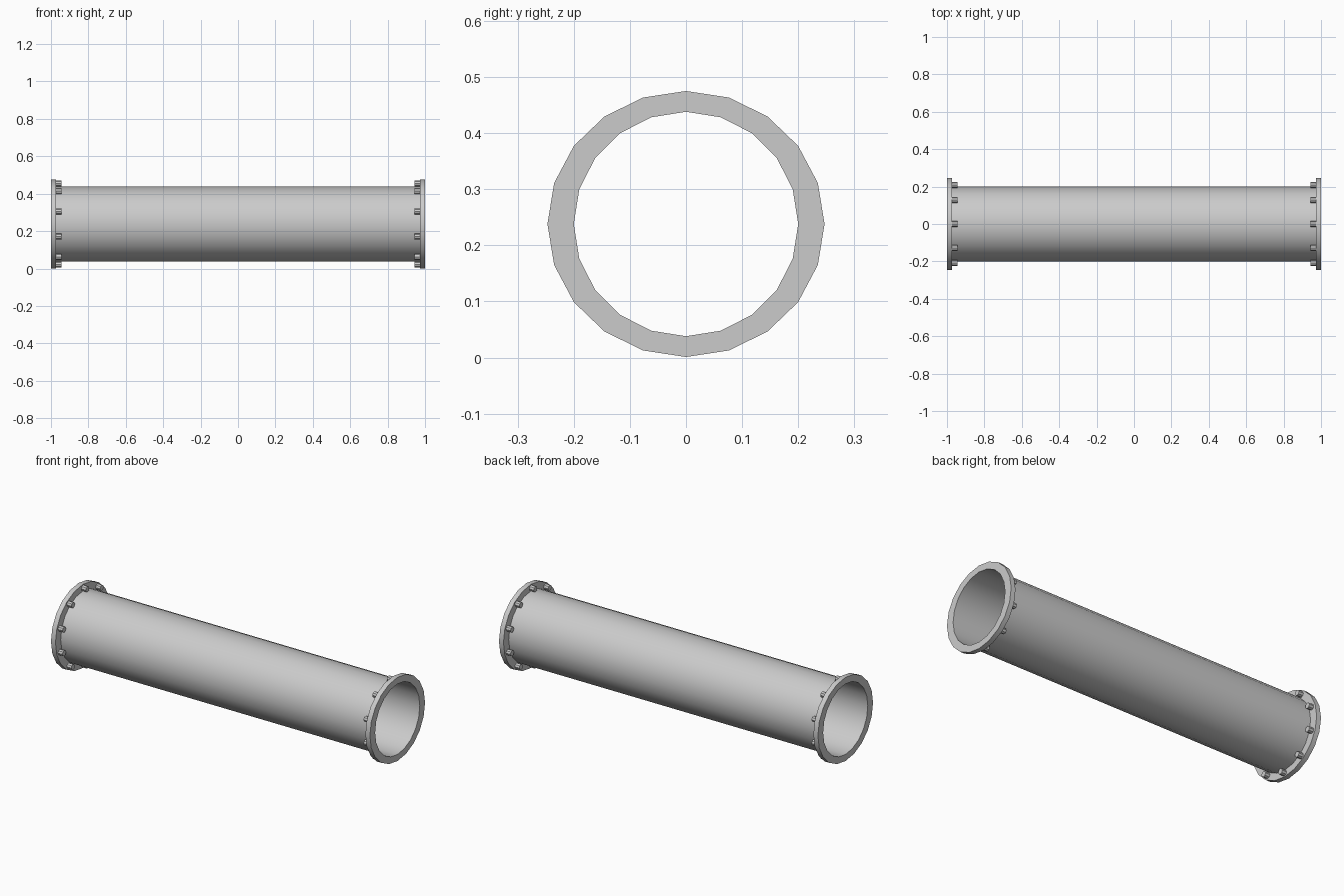
import bpy, bmesh
from math import sin, cos, pi

if "Cube" in bpy.data.objects:
    bpy.data.objects.remove(bpy.data.objects["Cube"])

SIDES = 20
CZ = 0.238          # axis height
R_TUBE = 0.2
RY, RZ = 0.247, 0.237   # slightly oval flange rim
X_END, X_IN = 1.0, 0.972


def loft(name, rings, n=SIDES, closed=False, cap=False):
    """Skin a list of rings (x, ry, rz, centre y, centre z) along x."""
    bm = bmesh.new()
    loops = [[bm.verts.new((x, cy + ry * sin(2 * pi * i / n), cz + rz * cos(2 * pi * i / n)))
              for i in range(n)] for x, ry, rz, cy, cz in rings]
    pairs = list(zip(loops, loops[1:]))
    if closed:
        pairs.append((loops[-1], loops[0]))
    for a, b in pairs:
        for i in range(n):
            j = (i + 1) % n
            bm.faces.new((a[i], a[j], b[j], b[i]))
    if cap:
        bm.faces.new(loops[0])
        bm.faces.new(loops[-1])
    bmesh.ops.recalc_face_normals(bm, faces=bm.faces)
    me = bpy.data.meshes.new(name)
    bm.to_mesh(me)
    bm.free()
    ob = bpy.data.objects.new(name, me)
    bpy.context.collection.objects.link(ob)
    bpy.ops.object.select_all(action='DESELECT')
    ob.select_set(True)
    bpy.context.view_layer.objects.active = ob
    bpy.ops.object.shade_smooth_by_angle()
    return ob


# thin-walled pipe body
loft("pipe_body", [(-X_IN, R_TUBE, R_TUBE, 0, CZ), (X_IN, R_TUBE, R_TUBE, 0, CZ)])

for side, s in (("left", -1), ("right", 1)):
    # flange ring at the pipe end
    loft(f"{side}_flange", [
        (s * X_IN, R_TUBE, R_TUBE, 0, CZ), (s * X_IN, RY, RZ, 0, CZ),
        (s * X_END, RY, RZ, 0, CZ), (s * X_END, R_TUBE, R_TUBE, 0, CZ)], closed=True)
    # ten bolt heads on the inner face of the flange
    for k in range(10):
        a = 2 * pi * k / 10
        y, z = 0.219 * sin(a), CZ + 0.217 * cos(a)
        loft(f"{side}_bolt_{k + 1}", [
            (s * 0.98, 0.016, 0.016, y, z), (s * 0.944, 0.016, 0.016, y, z)], n=8, cap=True)
